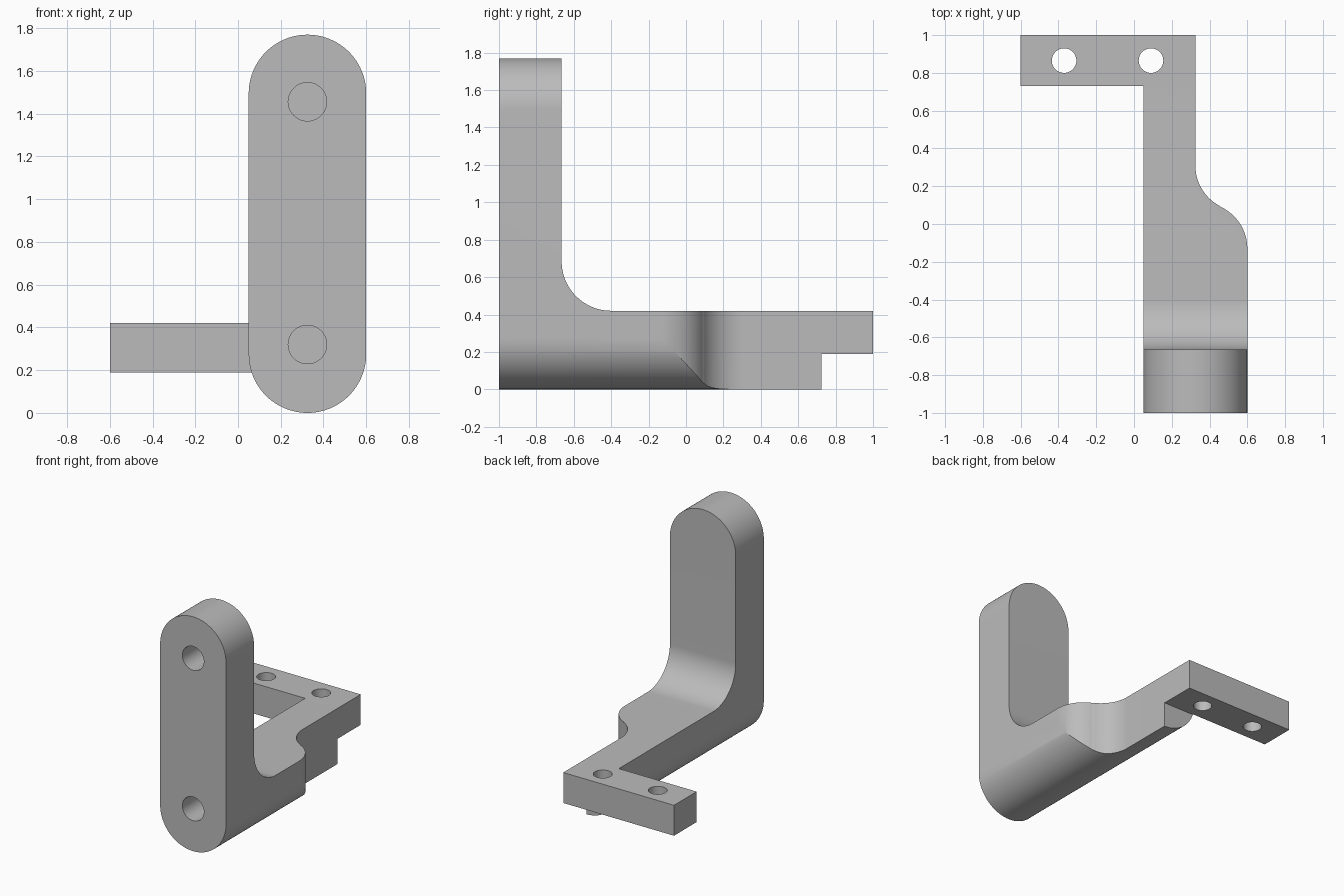
import bpy
import bmesh
from math import sin, cos, pi, radians
from mathutils import Vector

cube = bpy.data.objects.get("Cube")
if cube:
    bpy.data.objects.remove(cube, do_unlink=True)

# Single grey material
grey = bpy.data.materials.new("grey_metal")
grey.use_nodes = True
colour = (0.5, 0.5, 0.5, 1)
grey.diffuse_color = colour
grey.node_tree.nodes["Principled BSDF"].inputs["Base Color"].default_value = colour


def arc(cx, cy, r, start, end, n=24):
    """Points on an arc, angles in degrees."""
    return [(cx + r * cos(radians(start + (end - start) * i / n)),
             cy + r * sin(radians(start + (end - start) * i / n))) for i in range(n + 1)]


def prism(name, outline, axis, low, high):
    """Extrude a 2D outline along x, y or z."""
    place = {"x": lambda a, b, h: (h, a, b),
             "y": lambda a, b, h: (a, h, b),
             "z": lambda a, b, h: (a, b, h)}[axis]
    bm = bmesh.new()
    face = bm.faces.new([bm.verts.new(place(a, b, low)) for a, b in outline])
    made = bmesh.ops.extrude_face_region(bm, geom=[face])["geom"]
    shift = Vector(place(0, 0, high - low))
    bmesh.ops.translate(bm, vec=shift, verts=[v for v in made if isinstance(v, bmesh.types.BMVert)])
    bmesh.ops.recalc_face_normals(bm, faces=bm.faces)
    mesh = bpy.data.meshes.new(name)
    bm.to_mesh(mesh)
    bm.free()
    mesh.materials.append(grey)
    obj = bpy.data.objects.new(name, mesh)
    bpy.context.collection.objects.link(obj)
    return obj


def combine(target, tool, operation):
    """Apply a boolean and discard the tool."""
    bpy.context.view_layer.objects.active = target
    mod = target.modifiers.new(operation, "BOOLEAN")
    mod.operation, mod.solver, mod.object = operation, "EXACT", tool
    bpy.ops.object.modifier_apply(modifier=mod.name)
    bpy.data.objects.remove(tool, do_unlink=True)


# Main dimensions
mid_x, radius = 0.325, 0.275
height, arm_top, step_z = 1.77, 0.42, 0.19
plate_back, step_y = -0.665, 0.725
fillet, bend, turn = 0.265, 0.243, 65

# Rounded front outline carried along the whole depth
bracket = prism("bracket", arc(mid_x, height - radius, radius, 0, 180, 48)
                + arc(mid_x, radius, radius, 180, 360, 48), "y", -1, 1)

# Side profile: upright plate, fillet, arm and raised end
side = [(-1.2, -0.2), (step_y, -0.2), (step_y, step_z), (1.2, step_z), (1.2, arm_top)]
side += arc(plate_back + fillet, arm_top + fillet, fillet, 270, 180)
side += [(plate_back, 2), (-1.2, 2)]
combine(bracket, prism("side_profile", side, "x", -0.3, 0.9), "INTERSECT")

# Plan profile: S-shaped narrowing of the arm
plan = [(-0.2, -1.2), (0.8, -1.2), (0.8, -0.13)]
plan += arc(0.6 - bend, -0.13, bend, 0, turn)
plan += arc(mid_x + bend, 0.31, bend, 180 + turn, 180)[1:]
plan += [(mid_x, 1.2), (-0.2, 1.2)]
combine(bracket, prism("plan_profile", plan, "z", -0.3, 2.1), "INTERSECT")

# Mounting foot across the rear
foot = [(-0.6, 0.73), (mid_x, 0.73), (mid_x, 1), (-0.6, 1)]
combine(bracket, prism("mounting_foot", foot, "z", step_z, arm_top), "UNION")

# Blind holes in the front plate
for z in (0.32, 1.456):
    combine(bracket, prism("plate_hole", arc(mid_x, z, 0.09, 0, 352.5, 47), "y", -1.1, -0.74), "DIFFERENCE")

# Through holes in the foot
for x in (-0.37, 0.09):
    combine(bracket, prism("foot_hole", arc(x, 0.865, 0.065, 0, 352.5, 47), "z", 0.1, 0.6), "DIFFERENCE")

# Smooth curves, sharp edges
bpy.ops.object.select_all(action="DESELECT")
bracket.select_set(True)
bpy.context.view_layer.objects.active = bracket
bpy.ops.object.shade_smooth_by_angle(angle=radians(25))
